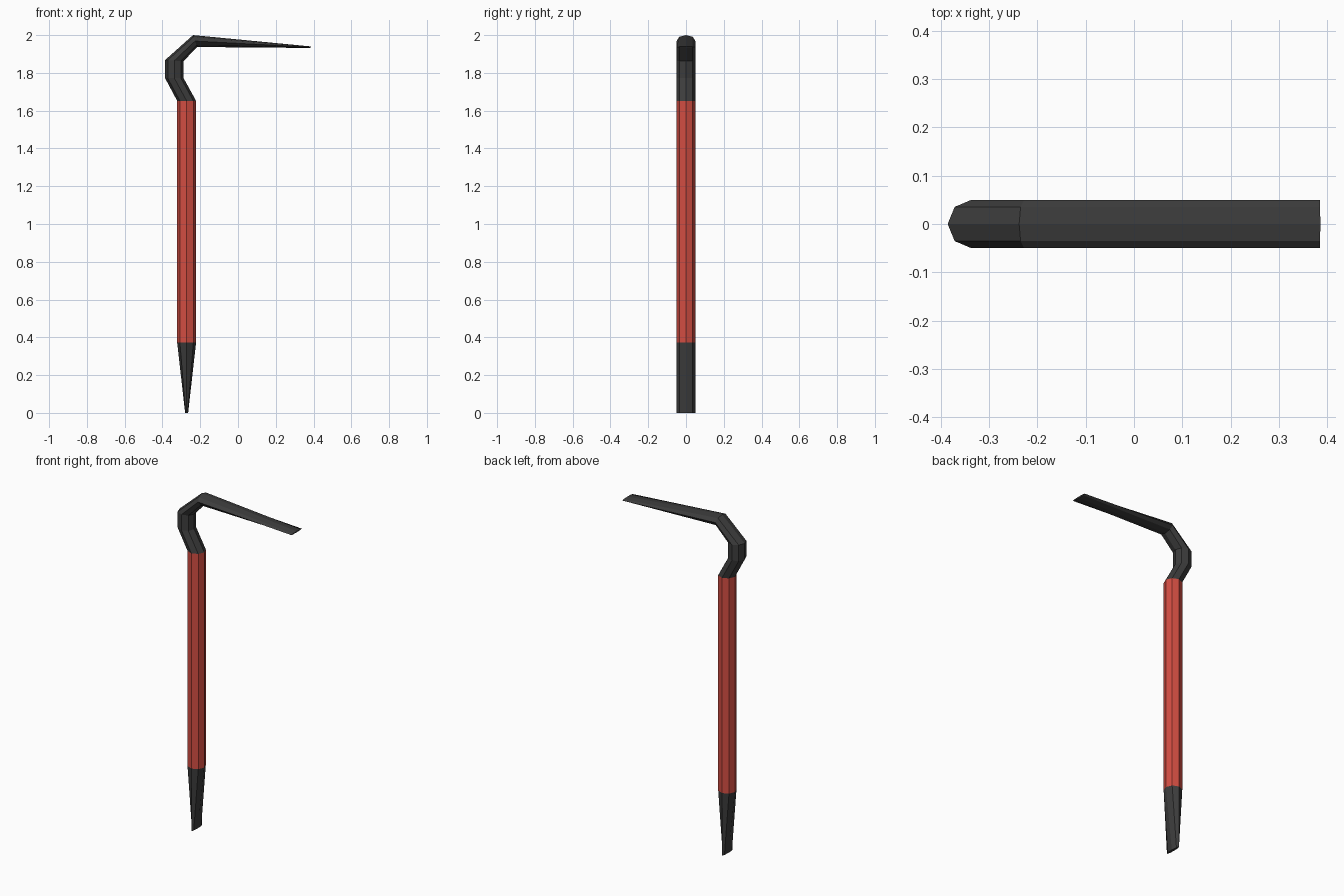
import bpy, math

if "Cube" in bpy.data.objects:
    bpy.data.objects.remove(bpy.data.objects["Cube"])

SIDES = 8
HALF_WIDTH = 0.05


def material(name, color):
    m = bpy.data.materials.new(name)
    m.diffuse_color = (*color, 1)
    m.use_nodes = True
    m.node_tree.nodes["Principled BSDF"].inputs["Base Color"].default_value = m.diffuse_color
    return m


def bar(name, sections, mat, cap_start=False, cap_end=False):
    """Octagonal bar through sections given as outer and inner (x, z) points."""
    verts, faces = [], []
    for (ox, oz), (ix, iz) in sections:
        for k in range(SIDES):
            a = 2 * math.pi * k / SIDES
            c, s = math.cos(a), math.sin(a)
            verts.append(((ox + ix) / 2 + (ox - ix) / 2 * c,
                          HALF_WIDTH * s,
                          (oz + iz) / 2 + (oz - iz) / 2 * c))
    for r in range(len(sections) - 1):
        for k in range(SIDES):
            a, b = r * SIDES + k, r * SIDES + (k + 1) % SIDES
            faces.append((b, a, a + SIDES, b + SIDES))
    if cap_start:
        faces.append(tuple(range(SIDES)))
    if cap_end:
        faces.append(tuple(reversed(range(len(verts) - SIDES, len(verts)))))
    mesh = bpy.data.meshes.new(name)
    mesh.from_pydata(verts, [], faces)
    mesh.materials.append(mat)
    obj = bpy.data.objects.new(name, mesh)
    bpy.context.collection.objects.link(obj)
    return obj


steel = material("dark_steel", (0.045, 0.045, 0.045))
red = material("red_paint", (0.65, 0.075, 0.055))

# Sections shared by neighbouring parts
grip_bottom = ((-0.322, 0.372), (-0.222, 0.372))
grip_top = ((-0.322, 1.652), (-0.222, 1.652))

# Wedge at the foot, flattened to a chisel edge
bar("chisel_tip", [((-0.280, 0), (-0.264, 0)), grip_bottom], steel, cap_start=True)

# Painted straight shaft
bar("grip", [grip_bottom, grip_top], red)

# Bent neck and long flattened claw
bar("hook", [
    grip_top,
    ((-0.386, 1.772), (-0.288, 1.772)),
    ((-0.386, 1.868), (-0.288, 1.862)),
    ((-0.238, 2.000), (-0.217, 1.937)),
    ((0.386, 1.940), (0.384, 1.932)),
], steel, cap_end=True)
